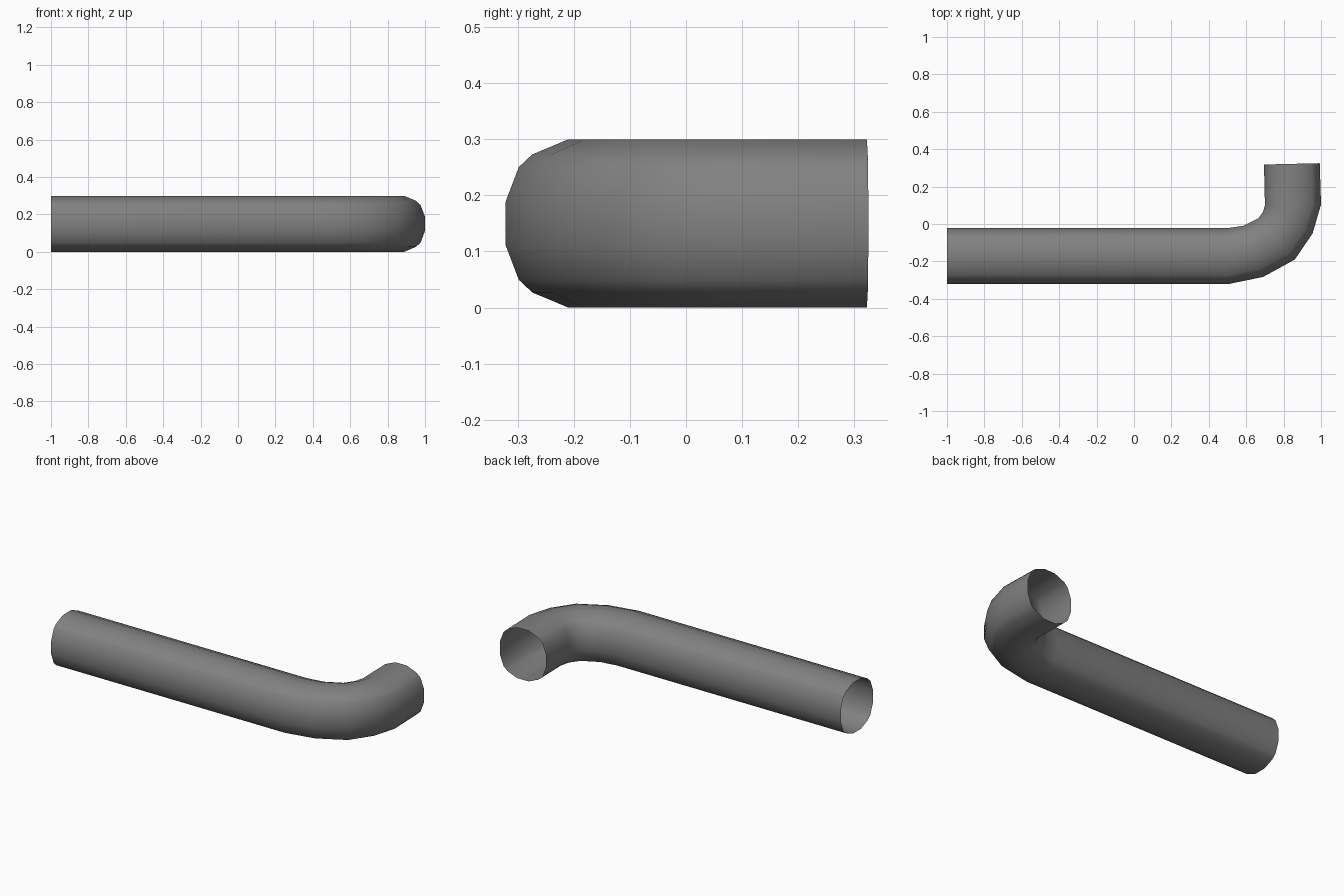
import bpy, bmesh
from mathutils import Vector

if "Cube" in bpy.data.objects:
    bpy.data.objects.remove(bpy.data.objects["Cube"])

# Pipe stations in plan view: outer and inner edge of each ring
stations = [
    ((-1.0, -0.322), (-1.0, -0.022)),
    ((0.50, -0.322), (0.50, -0.022)),
    ((0.69, -0.283), (0.585, -0.01)),
    ((0.86, -0.19), (0.665, 0.03)),
    ((0.955, -0.05), (0.69, 0.065)),
    ((1.0, 0.105), (0.70, 0.10)),
    ((0.993, 0.325), (0.695, 0.318)),
]

# Cross-section: one rounded quadrant, mirrored to a full loop (unit half-size)
quad = [(1.0, 0.25), (0.84, 0.67), (0.68, 0.82), (0.25, 1.0)]
half = quad + [(-u, v) for u, v in reversed(quad)]
section = half + [(u, -v) for u, v in reversed(half)]

# Bent pipe with open ends
bm = bmesh.new()
rings = []
for outer, inner in stations:
    o, i = Vector((*outer, 0)), Vector((*inner, 0))
    c, a = (o + i) / 2, (o - i) / 2
    rings.append([bm.verts.new(c + a * u + Vector((0, 0, 0.15 + 0.15 * v)))
                  for u, v in section])
n = len(section)
for r0, r1 in zip(rings, rings[1:]):
    for k in range(n):
        m = (k + 1) % n
        bm.faces.new((r0[k], r0[m], r1[m], r1[k]))
for f in bm.faces:
    f.smooth = True
bmesh.ops.recalc_face_normals(bm, faces=bm.faces[:])

# Face outward
top = max(bm.faces, key=lambda f: f.calc_center_median().z)
if top.normal.z < 0:
    bmesh.ops.reverse_faces(bm, faces=bm.faces[:])

mesh = bpy.data.meshes.new("bent_pipe")
bm.to_mesh(mesh)
bm.free()

# Dark grey metal
mat = bpy.data.materials.new("dark_grey")
mat.diffuse_color = (0.22, 0.22, 0.22, 1)
mat.use_nodes = True
mat.node_tree.nodes["Principled BSDF"].inputs["Base Color"].default_value = mat.diffuse_color
mesh.materials.append(mat)
bpy.context.collection.objects.link(bpy.data.objects.new("bent_pipe", mesh))
